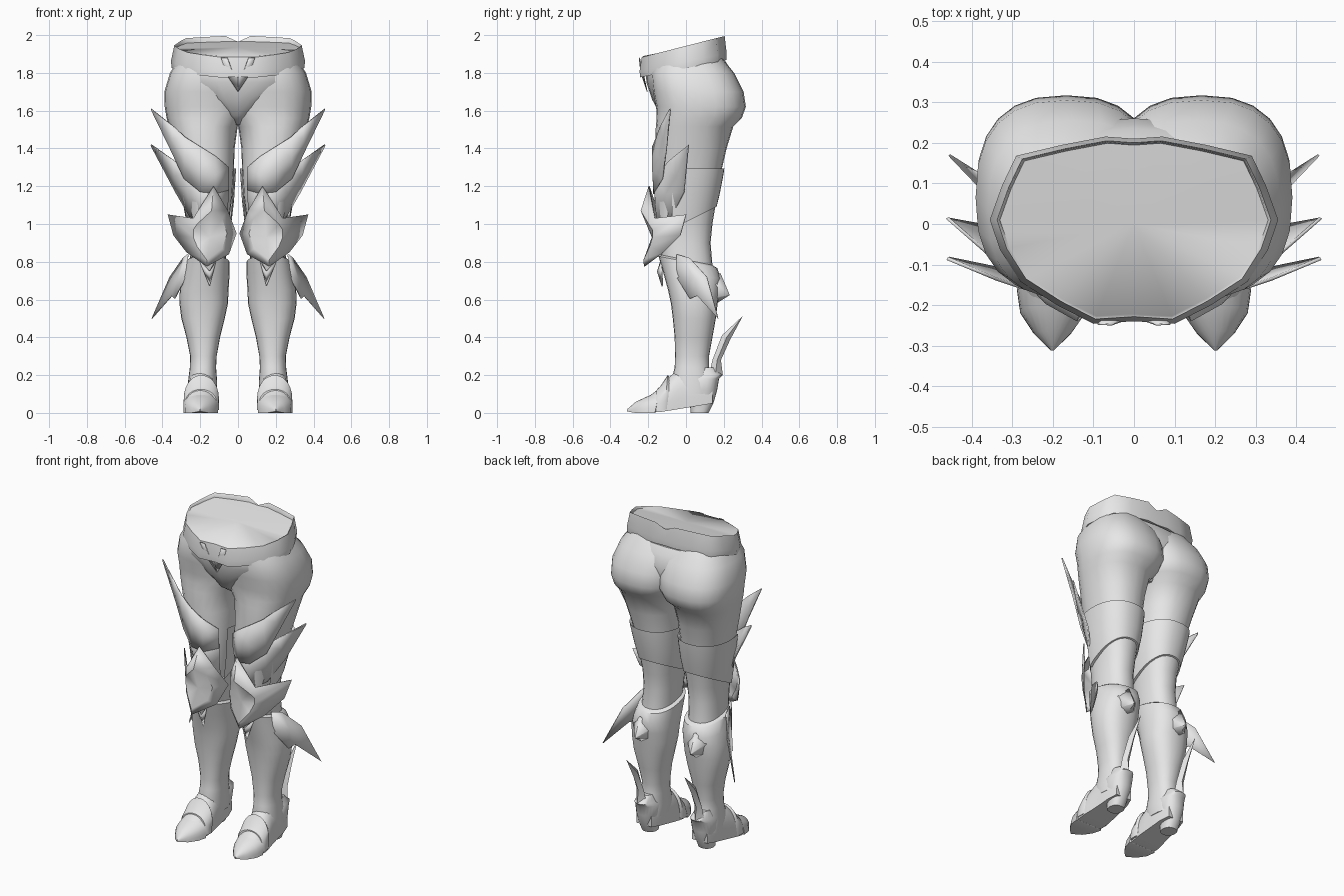
import bpy, bmesh, math

steel = bpy.data.materials.new("light_steel")
steel.diffuse_color = (0.8, 0.8, 0.8, 1)


def finish(name, bm, mirror=True, thick=0, angle=40):
    bmesh.ops.recalc_face_normals(bm, faces=bm.faces)
    me = bpy.data.meshes.new(name)
    bm.to_mesh(me)
    bm.free()
    me.materials.append(steel)
    ob = bpy.data.objects.new(name, me)
    bpy.context.collection.objects.link(ob)
    bpy.ops.object.select_all(action='DESELECT')
    ob.select_set(True)
    bpy.context.view_layer.objects.active = ob
    bpy.ops.object.shade_smooth_by_angle(angle=math.radians(angle))
    if thick:
        s = ob.modifiers.new("thickness", 'SOLIDIFY')
        s.thickness = thick
        s.offset = 0
    if mirror:
        m = ob.modifiers.new("mirror", 'MIRROR')
        m.use_mirror_merge = False
    return ob


def spow(v, p):
    return math.copysign(abs(v) ** p, v)


def hring(z, x0, x1, y0, y1, tilt=0, n=2.3, seg=24, a0=0, a1=360):
    """Horizontal rounded ring; tilt raises it towards the back."""
    pts = []
    steps = seg if a1 - a0 == 360 else seg + 1
    for i in range(steps):
        a = math.radians(a0 + (a1 - a0) * i / seg)
        x = (x0 + x1) / 2 + (x1 - x0) / 2 * spow(math.cos(a), 2 / n)
        y = (y0 + y1) / 2 + (y1 - y0) / 2 * spow(math.sin(a), 2 / n)
        pts.append((x, y, z + tilt * y))
    return pts


def vring(y, x0, x1, z0, z1, lean=0, seg=14):
    """Upright foot section: flat sole, arched top."""
    pts = [(x0, y, z0), (x1, y, z0)]
    for i in range(seg - 1):
        a = math.pi * i / (seg - 2)
        h = math.sin(a) ** 0.85 if 0 < i < seg - 2 else 0
        zz = z0 + (z1 - z0) * (0.25 + 0.75 * h)
        pts.append(((x0 + x1) / 2 + (x1 - x0) / 2 * math.cos(a), y + lean * (zz - z0), zz))
    return pts


def loft(name, rings, closed=True, caps=True, hub=None, **kw):
    bm = bmesh.new()
    rows = [[bm.verts.new(p) for p in r] for r in rings]
    m = len(rows[0])
    for a, b in zip(rows, rows[1:]):
        for i in range(m if closed else m - 1):
            j = (i + 1) % m
            bm.faces.new((a[i], a[j], b[j], b[i]))
    if hub:
        h = bm.verts.new(hub)
        for i in range(m):
            bm.faces.new((rows[-1][i], rows[-1][(i + 1) % m], h))
    elif caps and closed:
        bm.faces.new(rows[0])
        bm.faces.new(rows[-1])
    return finish(name, bm, **kw)


def fan(name, hub, rim, closed=True, thick=0.008, **kw):
    """Faceted plate: rim points joined to a raised hub."""
    bm = bmesh.new()
    h = bm.verts.new(hub)
    r = [bm.verts.new(p) for p in rim]
    for i in range(len(r) if closed else len(r) - 1):
        bm.faces.new((h, r[i], r[(i + 1) % len(r)]))
    return finish(name, bm, thick=thick, **kw)


# Hips
loft("pelvis", [hring(1.525, -.02, .02, -.06, .15), hring(1.575, -.08, .08, -.135, .21),
                hring(1.66, -.22, .22, -.18, .25), hring(1.75, -.34, .34, -.21, .26),
                hring(1.82, -.34, .34, -.212, .235), hring(1.86, -.32, .32, -.19, .21)], mirror=False)

# Tilted faceted waistband; the closed top sinks towards the back
half = [(0, -.228), (.1, -.234), (.19, -.19), (.28, -.135), (.33, -.06), (.355, .01),
        (.325, .09), (.29, .16), (.18, .185), (.07, .205), (0, .2)]
outline = half + [(-x, y) for x, y in half[-2:0:-1]]


def waist(z0, tilt, sx, sy, notch=0):
    return [(x * sx, y * sy, z0 + tilt * y * sy - (notch if x == 0 and y > 0 else 0)) for x, y in outline]


loft("waistband", [waist(1.835, .2, .9, .88), waist(1.825, .2, .99, 1.04), waist(1.86, .2, 1.0, 1.05),
                   waist(1.943, .255, .95, 1.0, .03), waist(1.941, .25, .94, .985, .03),
                   waist(1.93, .18, .93, .97)],
     hub=(0, 0, 1.935), mirror=False, angle=60)
# V crest on the front
fan("front_crest", (.035, -.232, 1.80), [(.0, -.205, 1.70), (.06, -.225, 1.79), (.09, -.246, 1.88),
                                        (.055, -.248, 1.88), (.035, -.242, 1.82), (.0, -.230, 1.775)], thick=.004)

# Thigh and knee with a full seat; the two halves meet in a cleft
THIGH = [
    (1.88, .0, .31, -.16, .19), (1.80, -.06, .36, -.185, .255), (1.70, -.06, .39, -.175, .305),
    (1.62, -.055, .388, -.158, .317), (1.56, -.03, .378, -.155, .295), (1.515, .002, .364, -.16, .25),
    (1.40, .018, .335, -.163, .215), (1.28, .022, .305, -.165, .187), (1.15, .03, .28, -.16, .165),
    (1.0, .05, .255, -.15, .14), (.9, .06, .25, -.14, .13), (.78, .065, .255, -.125, .14)]
loft("thigh", [hring(*r, n=2.5 if 1.52 < r[0] < 1.85 else 2.3) for r in THIGH])

# Cuff wrapped round the back of the thigh
arc = dict(a0=-25, a1=205)
loft("thigh_cuff", [hring(1.28, .022, .305, -.165, .187, **arc), hring(1.295, .010, .322, -.17, .203, **arc),
                    hring(1.26, .012, .316, -.17, .198, **arc), hring(1.13, .02, .295, -.165, .18, .2, **arc),
                    hring(1.01, .035, .272, -.16, .162, .5, **arc), hring(1.01, .05, .255, -.15, .14, .5, **arc)],
     closed=False)

# Boot shaft
loft("boot_shaft", [hring(*r) for r in [
    (.81, .06, .26, -.13, .14, -.2), (.80, .045, .275, -.145, .165, -.2), (.73, .045, .292, -.12, .185, -.1),
    (.65, .05, .308, -.095, .18), (.58, .053, .31, -.08, .168), (.5, .07, .30, -.07, .158),
    (.4, .095, .273, -.06, .14), (.3, .113, .253, -.058, .122), (.24, .116, .255, -.06, .122),
    (.16, .11, .265, -.08, .14), (.1, .115, .265, -.07, .14)]])


def skin(x, z, off):
    """Point on the front of the thigh, lifted by off."""
    for a, b in zip(THIGH, THIGH[1:]):
        if b[0] <= z <= a[0]:
            t = (a[0] - z) / (a[0] - b[0])
            _, x0, x1, y0, y1 = [p + (q - p) * t for p, q in zip(a, b)]
    u = min(abs((x - (x0 + x1) / 2) / ((x1 - x0) / 2)), .99)
    return (x, (y0 + y1) / 2 - ((y1 - y0) / 2) * (1 - u ** 2.3) ** (1 / 2.3) - off, z)


def swept_plate(name, top, bottom, off):
    """Plate whose inner three columns follow the thigh and whose outer ones sweep into a spike."""
    def place(row):
        return [skin(*p, off) if len(p) == 2 else p for p in row]
    a, b = place(top), place(bottom)
    mid = place([((p[0] + q[0]) / 2, (p[2] + q[2]) / 2) for p, q in zip(a[:3], b)])
    mid += [tuple((s + t) / 2 for s, t in zip(p, q)) for p, q in zip(a[3:], b[3:])]
    loft(name, [a, mid, b], closed=False, thick=.008)


# Swept thigh plates hugging the leg and ending in a spike
swept_plate("upper_thigh_plate",
            [(.05, 1.30), (.12, 1.36), (.2, 1.41), (.28, -.155, 1.46), (.34, -.135, 1.515), (.46, -.085, 1.61)],
            [(.05, 1.18), (.12, 1.16), (.2, 1.17), (.285, -.125, 1.24), (.355, -.105, 1.39), (.457, -.084, 1.60)],
            .014)
swept_plate("lower_thigh_plate",
            [(.05, 1.20), (.12, 1.22), (.2, 1.25), (.27, -.135, 1.28), (.34, -.09, 1.335), (.46, .015, 1.42)],
            [(.06, 1.0), (.12, .98), (.19, 1.0), (.255, -.075, 1.04), (.33, -.01, 1.17), (.457, .013, 1.41)], .008)

# Pointed knee guard with a dished centre
loft("knee_guard", [
    [(.13, -.195, 1.2), (.235, -.165, 1.03), (.37, .0, 1.05), (.34, -.03, .94), (.27, -.12, .85),
     (.165, -.22, .775), (.05, -.14, .84), (.01, -.08, .95), (.055, -.15, 1.07)],
    [(.14, -.237, 1.07), (.215, -.195, 1.0), (.235, -.175, .97), (.235, -.175, .93), (.215, -.19, .88),
     (.165, -.222, .81), (.085, -.18, .87), (.06, -.165, .95), (.085, -.19, 1.03)]],
    hub=(.15, -.178, .93), thick=.006, angle=45)
# Small point hanging below the knee
fan("shin_point", (.15, -.15, .75), [(.12, -.135, .8), (.15, -.125, .67), (.2, -.13, .8)], closed=False)

# Calf side fin and rear calf point
fan("calf_fin", (.318, .05, .71), [
    (.265, -.05, .84), (.29, .02, .82), (.36, .11, .72), (.455, .17, .50),
    (.35, .06, .62), (.335, .02, .605), (.275, -.05, .72)], thick=.006)
fan("calf_point", (.19, .228, .625), [
    (.19, .178, .74), (.25, .155, .68), (.24, .145, .61), (.19, .155, .58), (.13, .145, .61), (.12, .155, .68)],
    angle=20)

# Foot, toe cap and instep plate
loft("foot", [vring(*r) for r in [
    (-.27, .165, .235, .004, .05), (-.2, .125, .275, .002, .085), (-.14, .112, .284, .004, .13),
    (-.09, .11, .28, .012, .19), (-.04, .113, .272, .02, .23), (.02, .118, .265, .03, .24),
    (.08, .122, .26, .04, .23), (.14, .14, .245, .05, .19)]])
loft("toe_cap", [vring(*r) for r in [
    (-.312, .198, .204, .008, .02, .1), (-.27, .155, .247, 0, .06, .1), (-.22, .12, .28, 0, .088, .2),
    (-.165, .105, .288, 0, .115, .2), (-.16, .115, .28, .003, .1, .2)]])
loft("instep_plate", [vring(*r) for r in [
    (-.165, .112, .28, .02, .125, .1), (-.155, .102, .288, .015, .14, .15), (-.115, .1, .288, .015, .2, .1),
    (-.10, .11, .28, .02, .185, .1)]])

# Heel block with a flared counter
loft("heel", [hring(*r) for r in [
    (0, .15, .24, .025, .12), (.05, .145, .245, .02, .145), (.12, .125, .26, .0, .165),
    (.18, .12, .262, .0, .175), (.20, .135, .25, .02, .195), (.24, .15, .235, .03, .15)]])
# Upright heel spur
loft("heel_spur", [
    [(.2, .12, .19), (.165, .155, .2), (.2, .195, .2), (.235, .155, .2)],
    [(.2, .14, .28), (.175, .165, .28), (.2, .185, .28), (.225, .165, .28)],
    [(.2, .19, .41), (.18, .215, .40), (.2, .235, .39), (.22, .215, .40)],
    [(.2, .297, .51), (.199, .298, .51), (.2, .299, .509), (.201, .298, .51)]])
